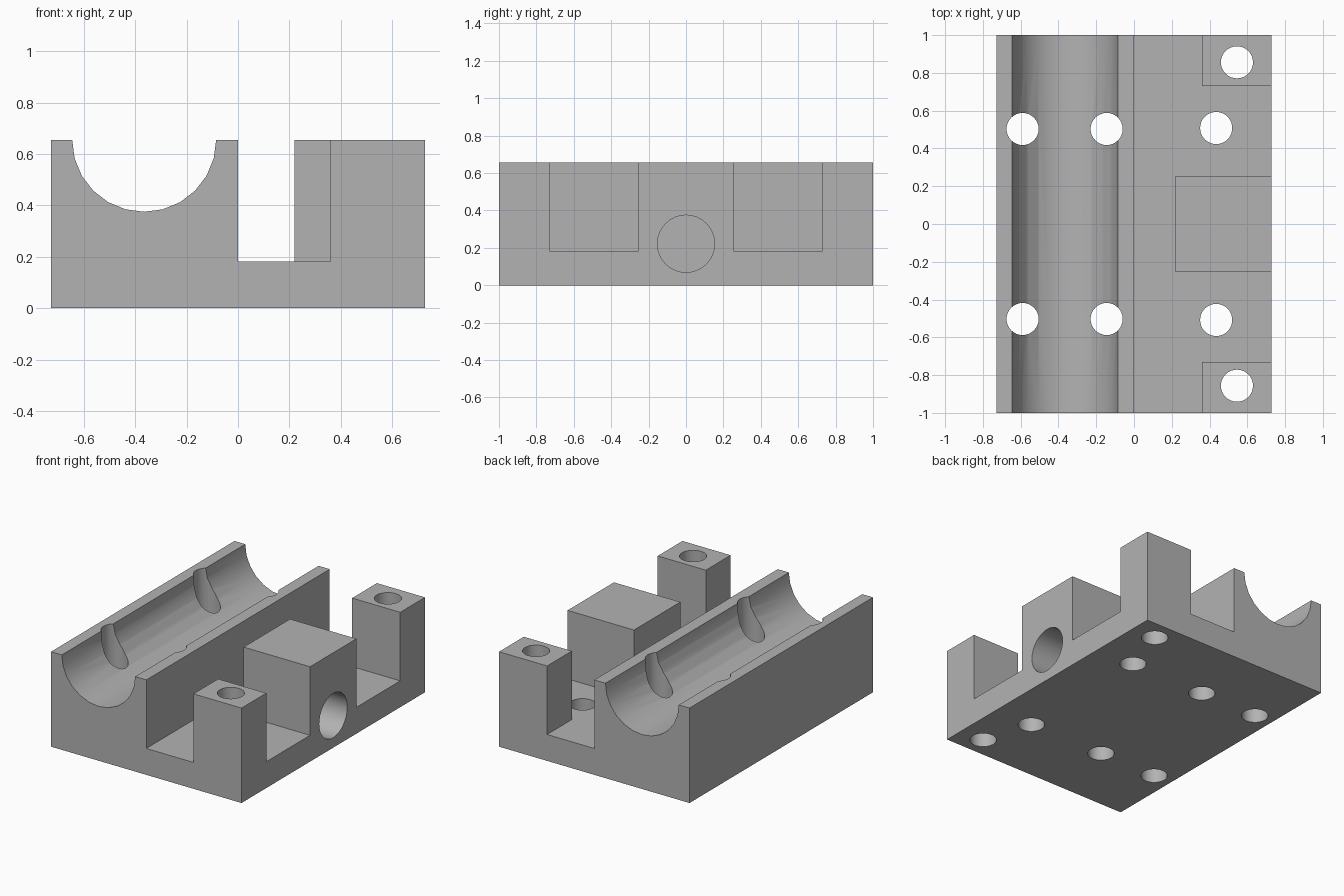
import bpy, bmesh
from math import sin, cos, pi, radians
from mathutils import Matrix

if "Cube" in bpy.data.objects:
    bpy.data.objects.remove(bpy.data.objects["Cube"], do_unlink=True)

HALF_X, HALF_Y, TOP, FLOOR = 0.727, 1.0, 0.655, 0.182
TROUGH_X, TROUGH_R = -0.365, 0.28

grey = bpy.data.materials.new("plain grey")
grey.use_nodes = True
grey.diffuse_color = (0.45, 0.45, 0.45, 1)
grey.node_tree.nodes["Principled BSDF"].inputs["Base Color"].default_value = (0.45, 0.45, 0.45, 1)


def prism(name, points, offset):
    """Close a planar outline and extrude it by the offset."""
    bm = bmesh.new()
    face = bm.faces.new([bm.verts.new(p) for p in points])
    new = bmesh.ops.extrude_face_region(bm, geom=[face])["geom"]
    verts = [v for v in new if isinstance(v, bmesh.types.BMVert)]
    bmesh.ops.translate(bm, verts=verts, vec=offset)
    bmesh.ops.recalc_face_normals(bm, faces=bm.faces)
    mesh = bpy.data.meshes.new(name)
    bm.to_mesh(mesh)
    bm.free()
    obj = bpy.data.objects.new(name, mesh)
    bpy.context.collection.objects.link(obj)
    mesh.materials.append(grey)
    return obj


def circle(r, steps=32):
    return [(r * cos(2 * pi * i / steps), r * sin(2 * pi * i / steps)) for i in range(steps)]


# Body: end profile with the half-round trough, extruded along y
arc = [(TROUGH_X + TROUGH_R * cos(a), TOP + TROUGH_R * sin(a))
       for a in (-pi * i / 12 for i in range(13))]
profile = [(-HALF_X, 0), (HALF_X, 0), (HALF_X, TOP)] + arc + [(-HALF_X, TOP)]
body = prism("bearing_block", [(x, -HALF_Y, z) for x, z in profile], (0, 2 * HALF_Y, 0))

cutters = []

# Open area around the centre block and the two corner posts
half = [(0.22, 0.253), (0.9, 0.253), (0.9, 0.73), (0.36, 0.73), (0.36, 1.1), (0, 1.1)]
plan = half + [(x, -y) for x, y in reversed(half)]
cutters.append(prism("channel_cutter", [(x, y, FLOOR) for x, y in plan], (0, 0, 1)))

# Vertical screw holes
for hx, hy in ((-0.59, 0.503), (-0.145, 0.503), (0.435, 0.508), (0.545, 0.856)):
    for side in (-1, 1):
        ring = [(hx + x, side * hy + y, -0.1) for x, y in circle(0.085)]
        cutters.append(prism("screw_hole_cutter", ring, (0, 0, 1)))

# Blind bore in the outer side of the centre block
ring = [(0.9, y, 0.222 + z) for y, z in circle(0.153)]
cutters.append(prism("side_bore_cutter", ring, (-0.6, 0, 0)))

for cutter in cutters:
    cutter.hide_render = True
    mod = body.modifiers.new(cutter.name, "BOOLEAN")
    mod.operation, mod.solver, mod.object = "DIFFERENCE", "EXACT", cutter

# Bake the cuts and drop the cutters
bpy.context.view_layer.update()
graph = bpy.context.evaluated_depsgraph_get()
body_mesh = bpy.data.meshes.new_from_object(body.evaluated_get(graph))
body.modifiers.clear()
body.data = body_mesh
body_mesh.name = "bearing_block"
for cutter in cutters:
    bpy.data.objects.remove(cutter, do_unlink=True)

bpy.ops.object.select_all(action="DESELECT")
body.select_set(True)
bpy.context.view_layer.objects.active = body
bpy.ops.object.shade_smooth_by_angle(angle=radians(30))
